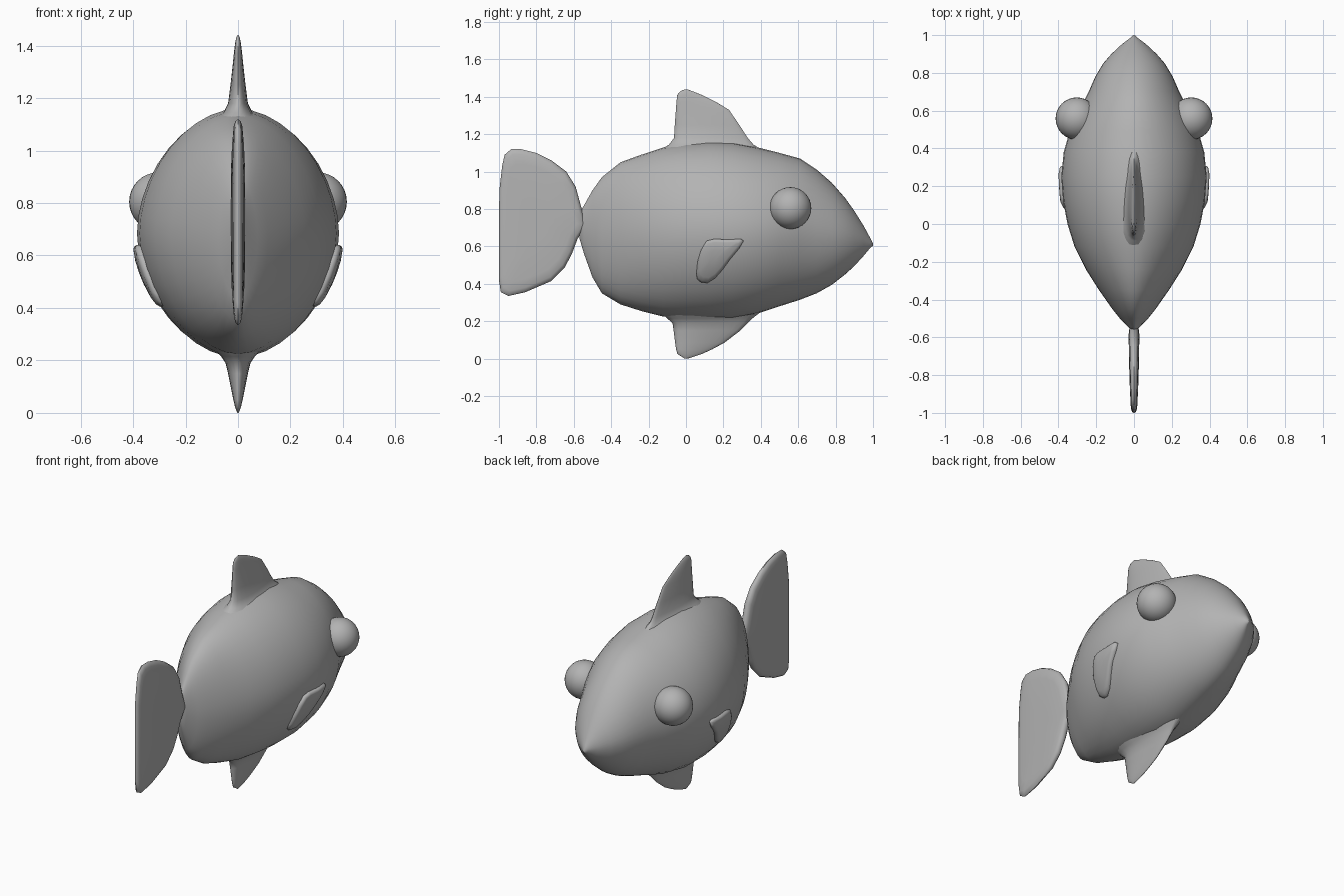
import bpy, math
from math import sin, cos, pi

grey = bpy.data.materials.new("plain_grey")
grey.diffuse_color = (0.45, 0.45, 0.45, 1)


def make(name, verts, faces, angle=50):
    me = bpy.data.meshes.new(name)
    me.from_pydata(verts, [], faces)
    ob = bpy.data.objects.new(name, me)
    bpy.context.collection.objects.link(ob)
    me.materials.append(grey)
    bpy.ops.object.select_all(action='DESELECT')
    ob.select_set(True)
    bpy.context.view_layer.objects.active = ob
    # consistent outward normals
    bpy.ops.object.mode_set(mode='EDIT')
    bpy.ops.mesh.select_all(action='SELECT')
    bpy.ops.mesh.normals_make_consistent(inside=False)
    bpy.ops.object.mode_set(mode='OBJECT')
    bpy.ops.object.shade_smooth_by_angle(angle=math.radians(angle))
    return ob


def loft(name, rings, angle=50):
    n = len(rings[0])
    verts = [p for r in rings for p in r]
    faces = [(i * n + j, i * n + (j + 1) % n, (i + 1) * n + (j + 1) % n, (i + 1) * n + j)
             for i in range(len(rings) - 1) for j in range(n)]
    faces += [tuple(range(n)), tuple(range((len(rings) - 1) * n, len(rings) * n))]
    return make(name, verts, faces, angle)


def spow(v, p):
    return math.copysign(abs(v) ** p, v)


# Body sections from tail to nose: y, top, bottom, half width
BODY = [(-0.57, 0.78, 0.645, 0.012), (-0.545, 0.82, 0.56, 0.03), (-0.50, 0.90, 0.435, 0.075),
        (-0.45, 0.97, 0.35, 0.115), (-0.35, 1.05, 0.29, 0.185), (-0.24, 1.09, 0.255, 0.255),
        (-0.12, 1.13, 0.225, 0.315), (0.0, 1.15, 0.215, 0.352), (0.12, 1.16, 0.21, 0.375),
        (0.25, 1.155, 0.215, 0.385), (0.38, 1.13, 0.24, 0.372), (0.50, 1.10, 0.28, 0.338),
        (0.61, 1.07, 0.315, 0.285), (0.70, 1.01, 0.35, 0.24), (0.78, 0.94, 0.395, 0.205),
        (0.85, 0.86, 0.45, 0.163), (0.90, 0.79, 0.495, 0.12), (0.95, 0.71, 0.55, 0.066),
        (0.985, 0.645, 0.592, 0.02), (1.0, 0.614, 0.604, 0.003)]
EXP = 1.85
SEG = 40


def section(y):
    for a, b in zip(BODY, BODY[1:]):
        if a[0] <= y <= b[0]:
            t = (y - a[0]) / (b[0] - a[0])
            return [p + (q - p) * t for p, q in zip(a, b)]


def body_x(y, z):
    _, top, bot, w = section(y)
    k = abs(z - (top + bot) / 2) / ((top - bot) / 2)
    return w * max(0, 1 - k ** EXP) ** (1 / EXP)


loft("body", [[(w * spow(cos(2 * pi * j / SEG), 2 / EXP), y,
                (t + b) / 2 + (t - b) / 2 * spow(sin(2 * pi * j / SEG), 2 / EXP))
               for j in range(SEG)] for y, t, b, w in BODY], 60)


# Top and belly fins: teardrop slices, each z, back y, front y, half thickness
def fin(name, levels):
    rings = []
    for z, y0, y1, h in levels:
        ring = []
        for j in range(24):
            a = 2 * pi * j / 24
            u = (1 - cos(a)) / 2
            ring.append((h * sin(a) * (1.25 - 0.6 * u), y0 + (y1 - y0) * u, z))
        rings.append(ring)
    loft(name, rings, 60)


fin("top_fin", [(1.05, -0.19, 0.46, 0.16), (1.12, -0.13, 0.40, 0.085), (1.145, -0.09, 0.36, 0.056),
                (1.18, -0.064, 0.33, 0.038), (1.25, -0.06, 0.285, 0.029), (1.33, -0.054, 0.23, 0.02),
                (1.37, -0.051, 0.165, 0.016), (1.41, -0.047, 0.085, 0.011), (1.43, -0.03, 0.035, 0.007),
                (1.44, -0.006, 0.006, 0.002)])
fin("belly_fin", [(0.32, -0.19, 0.47, 0.17), (0.25, -0.14, 0.40, 0.10), (0.215, -0.10, 0.355, 0.065),
                  (0.19, -0.072, 0.33, 0.048), (0.15, -0.066, 0.29, 0.038), (0.085, -0.058, 0.205, 0.025),
                  (0.05, -0.053, 0.14, 0.018), (0.025, -0.046, 0.085, 0.012), (0.01, -0.022, 0.04, 0.007),
                  (0.0, -0.006, 0.008, 0.002)])


# Tail fin: thin rounded plate, thicker towards the body
TAIL = [(-0.53, 0.72), (-0.56, 0.81), (-0.59, 0.92), (-0.64, 1.0), (-0.72, 1.06), (-0.80, 1.10),
        (-0.88, 1.12), (-0.935, 1.12), (-0.97, 1.09), (-0.983, 1.03), (-0.998, 0.90), (-1.0, 0.65),
        (-1.0, 0.42), (-0.99, 0.355), (-0.95, 0.335), (-0.86, 0.355), (-0.72, 0.415),
        (-0.65, 0.485), (-0.61, 0.56), (-0.58, 0.64)]
CY, CZ = -0.80, 0.73
rings = []
for s, h in [(0.3, -1), (0.8, -0.92), (0.93, -0.75), (0.98, -0.45), (1, 0),
             (0.98, 0.45), (0.93, 0.75), (0.8, 0.92), (0.3, 1)]:
    ring = []
    for y, z in TAIL:
        yy, zz = CY + (y - CY) * s, CZ + (z - CZ) * s
        ring.append((h * (0.018 + 0.014 * (yy + 1) / 0.45), yy, zz))
    rings.append(ring)
loft("tail_fin", rings, 60)

# Side fins: curved plates hugging the flanks
SIDE = [(0.055, 0.455), (0.062, 0.52), (0.08, 0.58), (0.11, 0.63), (0.15, 0.64), (0.225, 0.637),
        (0.295, 0.64), (0.308, 0.63), (0.285, 0.59), (0.235, 0.53), (0.195, 0.475),
        (0.155, 0.43), (0.115, 0.405), (0.08, 0.408), (0.06, 0.425)]
for side, label in ((1, "right"), (-1, "left")):
    rings = []
    for s, d in [(0.9, -0.03), (1, -0.005), (1, 0.008), (0.94, 0.017), (0.8, 0.021), (0.3, 0.023)]:
        ring = []
        for y, z in SIDE:
            yy, zz = 0.15 + (y - 0.15) * s, 0.55 + (z - 0.55) * s
            ring.append((side * (body_x(yy, zz) + d), yy, zz))
        rings.append(ring)
    loft("side_fin_" + label, rings, 60)

    # Bulging eyes
    bpy.ops.mesh.primitive_uv_sphere_add(segments=32, ring_count=16, radius=0.112,
                                         location=(side * 0.303, 0.558, 0.805))
    eye = bpy.context.object
    eye.name = "eye_" + label
    eye.data.materials.append(grey)
    bpy.ops.object.shade_smooth_by_angle(angle=math.radians(60))
